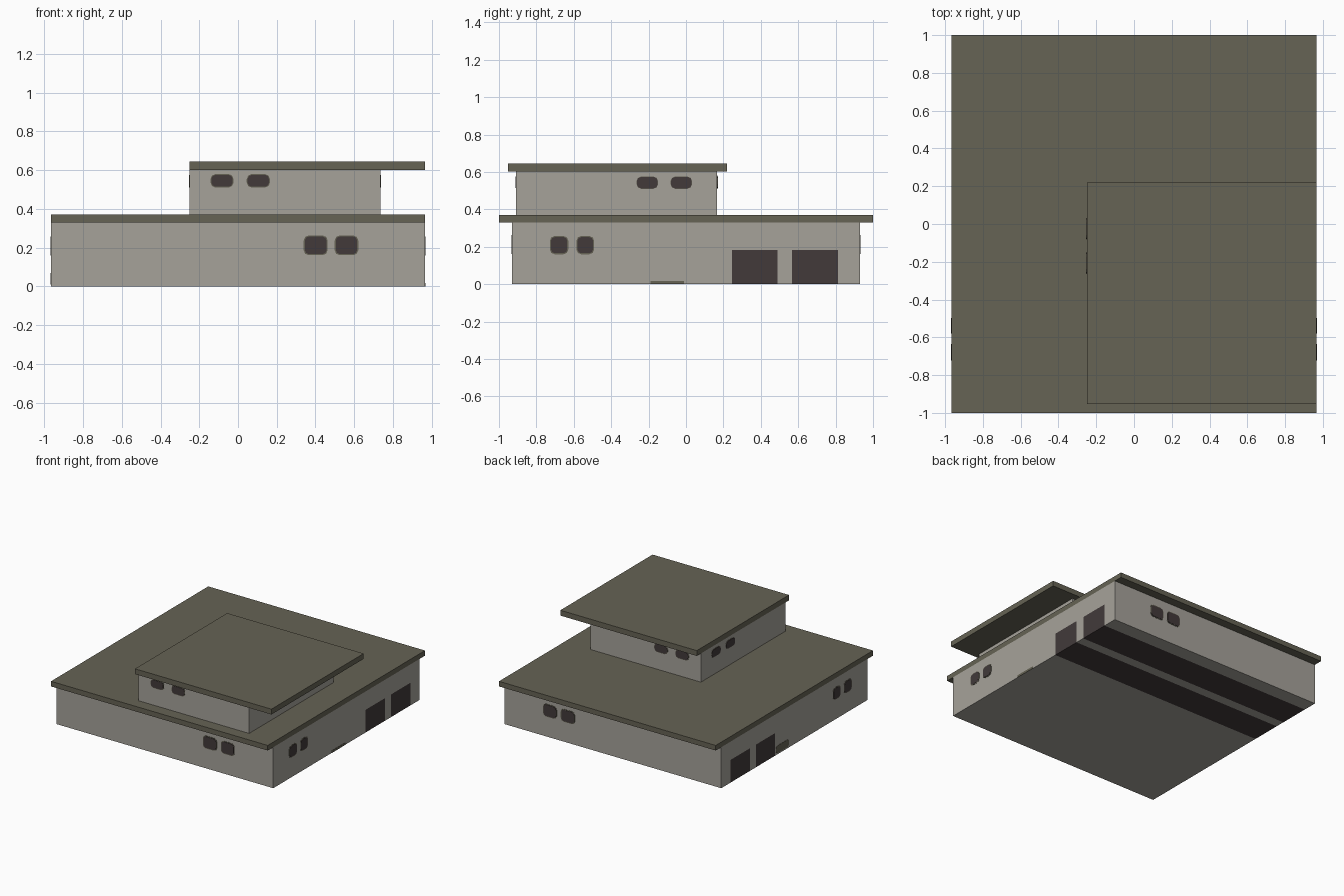
import bpy, bmesh, math
from mathutils import Vector

if "Cube" in bpy.data.objects:
    bpy.data.objects.remove(bpy.data.objects["Cube"])


def material(name, rgb):
    m = bpy.data.materials.new(name)
    m.diffuse_color = (*rgb, 1)
    m.use_nodes = True
    m.node_tree.nodes["Principled BSDF"].inputs["Base Color"].default_value = m.diffuse_color
    return m


WALL = material("pale plaster", (0.381, 0.362, 0.323))
ROOF = material("olive roof", (0.133, 0.125, 0.089))
DARK = material("dark glass", (0.054, 0.042, 0.042))


def finish(bm, name, mats):
    me = bpy.data.meshes.new(name)
    bm.to_mesh(me)
    bm.free()
    for m in mats:
        me.materials.append(m)
    ob = bpy.data.objects.new(name, me)
    bpy.context.collection.objects.link(ob)
    return ob


def box_bm(x0, x1, y0, y1, z0, z1):
    bm = bmesh.new()
    bmesh.ops.create_cube(bm, size=1)
    for v in bm.verts:
        v.co = Vector(((x0 + x1) / 2 + v.co.x * (x1 - x0),
                       (y0 + y1) / 2 + v.co.y * (y1 - y0),
                       (z0 + z1) / 2 + v.co.z * (z1 - z0)))
    return bm


def cut(bm, co, no):
    bmesh.ops.bisect_plane(bm, geom=bm.verts[:] + bm.edges[:] + bm.faces[:],
                           plane_co=co, plane_no=no)


# Ground storey, with garage doors cut into both sides and carried under the floor
DOORS = [(0.246, 0.49), (0.567, 0.813)]
DOOR_TOP = 0.182
bm = box_bm(-0.965, 0.965, -0.93, 0.93, 0, 0.33)
for pair in DOORS:
    for y in pair:
        cut(bm, (0, y, 0), (0, 1, 0))
cut(bm, (0, 0, DOOR_TOP), (0, 0, 1))
bm.normal_update()
for f in bm.faces:
    c = f.calc_center_median()
    in_door = any(a < c.y < b for a, b in DOORS)
    if in_door and c.z < DOOR_TOP and abs(f.normal.y) < 0.5:
        f.material_index = 1
finish(bm, "ground_storey_walls", [WALL, DARK])

# Upper storey and the two slab roofs
finish(box_bm(-0.25, 0.735, -0.908, 0.167, 0.37, 0.602), "upper_storey_walls", [WALL])
finish(box_bm(-0.965, 0.965, -1, 1, 0.33, 0.371), "lower_roof", [ROOF])
finish(box_bm(-0.25, 0.965, -0.953, 0.22, 0.602, 0.645), "upper_roof", [ROOF])


def plate(name, axis, sign, wall, u0, u1, z0, z1, mat, depth, r=0.02):
    """Thin rounded plate standing proud of a wall; axis is the wall normal."""
    bm = bmesh.new()
    verts = []
    for k, (cu, cz) in enumerate([(u1 - r, z1 - r), (u0 + r, z1 - r),
                                  (u0 + r, z0 + r), (u1 - r, z0 + r)]):
        for i in range(3):
            a = math.radians(90 * k + 45 * i)
            u, z = cu + r * math.cos(a), cz + r * math.sin(a)
            verts.append(bm.verts.new((wall, u, z) if axis == "x" else (u, wall, z)))
    face = bm.faces.new(verts)
    out = bmesh.ops.extrude_face_region(bm, geom=[face])
    step = Vector((sign * depth, 0, 0) if axis == "x" else (0, sign * depth, 0))
    for g in out["geom"]:
        if isinstance(g, bmesh.types.BMVert):
            g.co += step
    bmesh.ops.recalc_face_normals(bm, faces=bm.faces[:])
    finish(bm, name, [mat])


# Windows: the same pairs appear on opposite walls
# (name, normal axis, low wall, high wall, spans along wall, z range, rim)
GROUPS = [
    ("lower_front_back_window", "y", -0.93, 0.93, [(0.345, 0.457), (0.505, 0.615)], (0.167, 0.257), 0.006),
    ("upper_front_back_window", "y", -0.908, 0.167, [(-0.137, -0.028), (0.05, 0.16)], (0.515, 0.575), 0.005),
    ("lower_side_window", "x", -0.965, 0.965, [(-0.722, -0.635), (-0.58, -0.497)], (0.166, 0.252), 0.006),
    ("upper_side_window", "x", -0.25, 0.735, [(-0.262, -0.152), (-0.08, 0.03)], (0.513, 0.573), 0.003),
]
for name, axis, low, high, spans, (z0, z1), rim in GROUPS:
    for sign, wall in ((-1, low), (1, high)):
        for u0, u1 in spans:
            plate(name + "_rim", axis, sign, wall, u0 - rim, u1 + rim, z0 - rim, z1 + rim,
                  ROOF, 0.002, 0.026)
            plate(name, axis, sign, wall, u0, u1, z0, z1, DARK, 0.004)

# Small olive stains at the foot of the side walls
plate("right_wall_stain", "x", 1, 0.965, -0.19, -0.01, 0.0, 0.018, ROOF, 0.002, 0.005)
plate("left_wall_stain", "x", -1, -0.965, 0.07, 0.235, 0.01, 0.07, ROOF, 0.002, 0.02)
